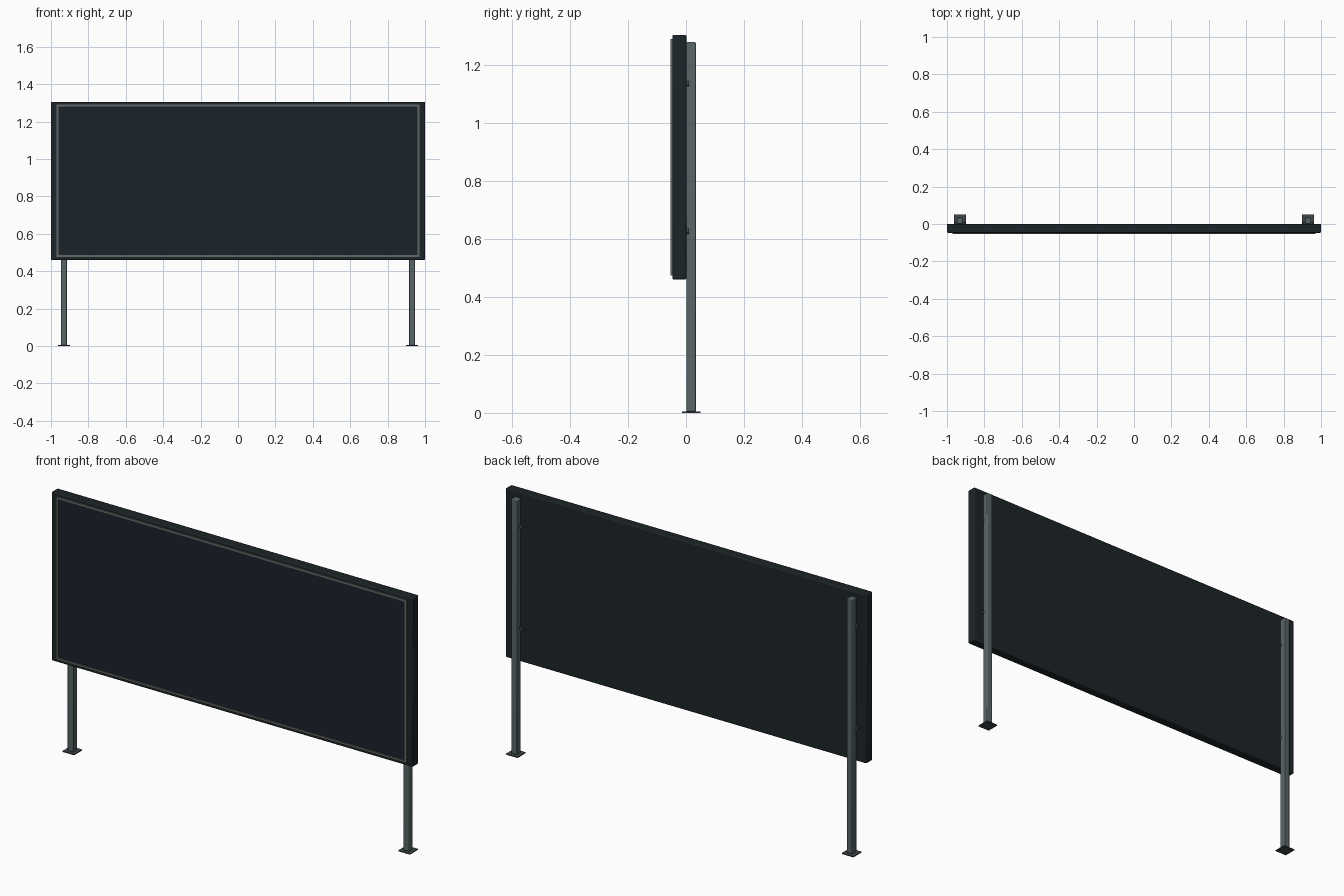
import bpy
from mathutils import Vector

if "Cube" in bpy.data.objects:
    bpy.data.objects.remove(bpy.data.objects["Cube"])


def material(name, rgb):
    m = bpy.data.materials.new(name)
    m.diffuse_color = (*rgb, 1)
    m.use_nodes = True
    m.node_tree.nodes["Principled BSDF"].inputs["Base Color"].default_value = m.diffuse_color
    return m


SHELL = material("dark_shell", (0.012, 0.018, 0.021))
SCREEN = material("screen_glass", (0.010, 0.016, 0.023))
TRIM = material("trim_metal", (0.13, 0.14, 0.14))
STEEL = material("post_steel", (0.10, 0.13, 0.135))
PLATE = material("plate_steel", (0.05, 0.065, 0.07))


def box(name, lo, hi, mat, bevel=0.0, segments=2):
    lo, hi = Vector(lo), Vector(hi)
    bpy.ops.mesh.primitive_cube_add(size=1, location=(lo + hi) / 2)
    ob = bpy.context.object
    ob.name = name
    ob.scale = hi - lo
    bpy.ops.object.transform_apply(location=False, rotation=False, scale=True)
    ob.data.materials.append(mat)
    if bevel:
        b = ob.modifiers.new("soft_edges", "BEVEL")
        b.width, b.segments = bevel, segments
        bpy.ops.object.shade_smooth_by_angle()
    return ob


# Display cabinet and glass face
box("cabinet", (-1, -0.047, 0.46), (1, 0.001, 1.305), SHELL, 0.005)
box("screen", (-0.962, -0.049, 0.486), (0.962, -0.045, 1.282), SCREEN)

# Thin raised trim around the screen
X, Z0, Z1, W = 0.97, 0.475, 1.291, 0.010
for z, name in ((Z0, "trim_bottom"), (Z1 - W, "trim_top")):
    box(name, (-X, -0.053, z), (X, -0.045, z + W), TRIM)
for x, name in ((-X, "trim_left"), (X - W, "trim_right")):
    box(name, (x, -0.053, Z0 + W), (x + W, -0.045, Z1 - W), TRIM)

# Two rear posts with foot plates and mounting bolts
for s, side in ((-1, "left"), (1, "right")):
    px = s * 0.93
    box("post_" + side, (px - 0.016, 0.001, 0.004),
        (px + 0.016, 0.034, 1.28), STEEL, 0.004)
    box("foot_plate_" + side, (px - 0.032, -0.014, 0),
        (px + 0.032, 0.050, 0.005), PLATE)
    for z in (0.627, 1.137):
        for d in (-1, 1):
            bpy.ops.mesh.primitive_cylinder_add(
                vertices=16, radius=0.009, depth=0.010,
                location=(px + d * 0.019, 0.005, z), rotation=(1.5708, 0, 0))
            bolt = bpy.context.object
            bolt.name = "mounting_bolt_" + side
            bolt.data.materials.append(PLATE)
            bpy.ops.object.shade_smooth_by_angle()
